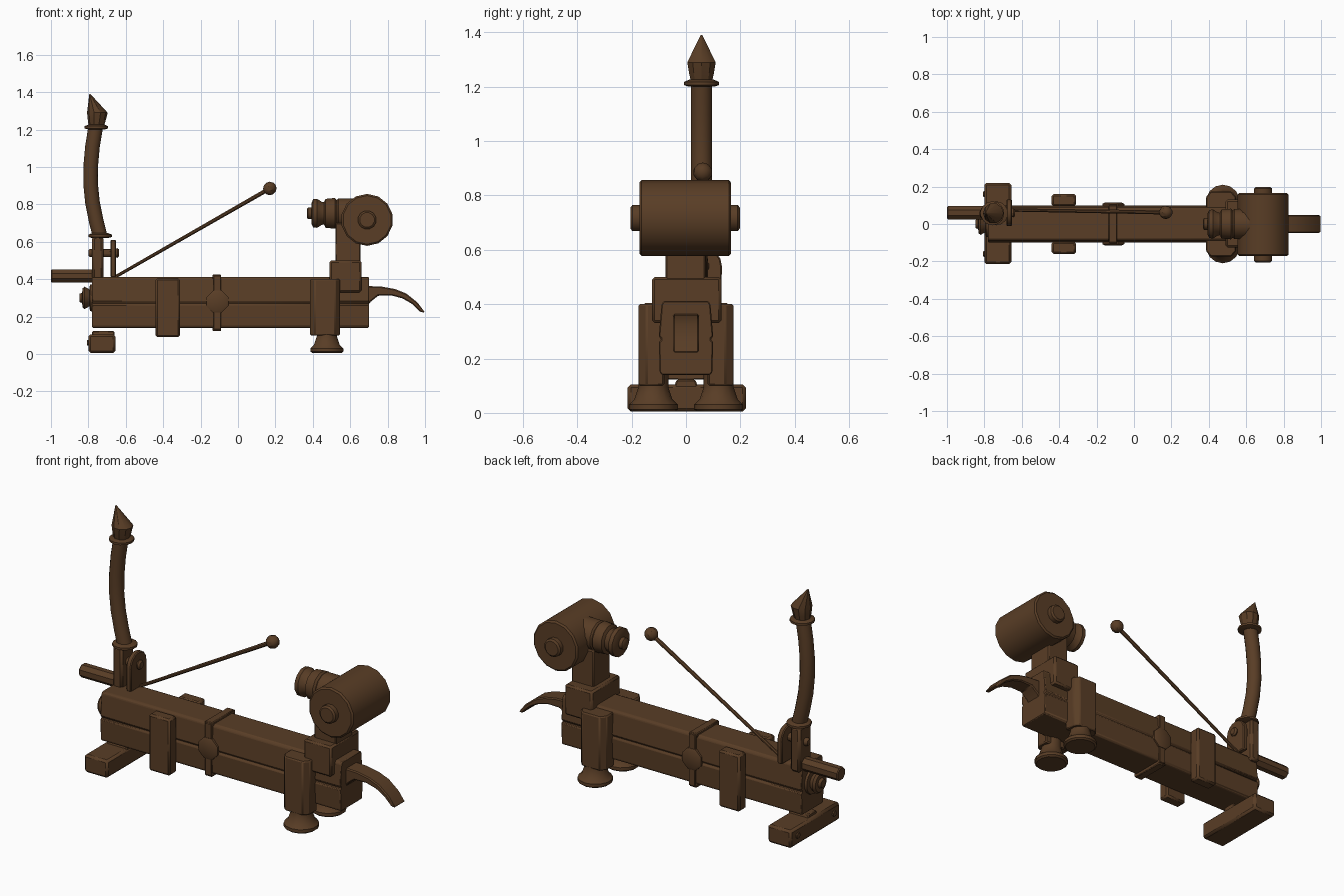
import bpy, bmesh, math
from mathutils import Vector, Matrix

cube = bpy.data.objects.get("Cube")
if cube:
    bpy.data.objects.remove(cube, do_unlink=True)

brown = bpy.data.materials.new("dark_brown")
brown.use_nodes = True
colour = (0.10, 0.047, 0.019, 1)
brown.diffuse_color = colour
bsdf = brown.node_tree.nodes["Principled BSDF"]
bsdf.inputs["Base Color"].default_value = colour
bsdf.inputs["Roughness"].default_value = 0.8
parts = []


def finish(name, bm, bevel=0):
    bmesh.ops.recalc_face_normals(bm, faces=bm.faces)
    mesh = bpy.data.meshes.new(name)
    bm.to_mesh(mesh)
    bm.free()
    mesh.materials.append(brown)
    ob = bpy.data.objects.new(name, mesh)
    bpy.context.collection.objects.link(ob)
    if bevel:
        mod = ob.modifiers.new("Bevel", 'BEVEL')
        mod.width = bevel
        mod.segments = 1
        mod.limit_method = 'ANGLE'
    parts.append(ob)
    return ob


def loft(name, rings, bevel=0):
    """Skin a list of equal-length point rings and cap both ends."""
    bm = bmesh.new()
    rows = [[bm.verts.new(p) for p in ring] for ring in rings]
    n = len(rows[0])
    for a, b in zip(rows, rows[1:]):
        for i in range(n):
            j = (i + 1) % n
            bm.faces.new((a[i], a[j], b[j], b[i]))
    bm.faces.new(rows[0])
    bm.faces.new(rows[-1])
    return finish(name, bm, bevel)


def box(name, x, y, z, bevel=0.008):
    rings = [[(x[0], y[0], h), (x[1], y[0], h), (x[1], y[1], h), (x[0], y[1], h)] for h in z]
    return loft(name, rings, bevel)


def extrude(name, pts, axis, a, b, bevel=0):
    """Extrude a flat outline along x (points are y,z) or y (points are x,z)."""
    put = (lambda p, d: (d, p[0], p[1])) if axis == 'x' else (lambda p, d: (p[0], d, p[1]))
    return loft(name, [[put(p, d) for p in pts] for d in (a, b)], bevel)


def turned(name, start, direction, profile, sides=14):
    """Turn a (distance, radius) profile about an axis from start."""
    rot = Vector(direction).to_track_quat('Z', 'Y').to_matrix()
    rings = []
    for d, r in profile:
        rings.append([Vector(start) + rot @ Vector((r * math.cos(t), r * math.sin(t), d))
                      for t in (math.tau * (i + 0.5) / sides for i in range(sides))])
    return loft(name, rings)


# Long bed with a seam groove along both sides
half = [(0.09, 0.14), (0.097, 0.15), (0.1, 0.262), (0.092, 0.267), (0.092, 0.275),
        (0.1, 0.28), (0.09, 0.40), (0.08, 0.412)]
extrude("bed", half + [(-y, z) for y, z in reversed(half)], 'x', -0.78, 0.70, 0.006)

# Strap with octagonal side bosses
box("strap_top", (-0.135, -0.09), (-0.1, 0.1), (0.40, 0.425), 0.004)
box("strap_bottom", (-0.135, -0.09), (-0.1, 0.1), (0.122, 0.145), 0.004)
for s, side in ((1, "left"), (-1, "right")):
    box("strap_" + side, (-0.13, -0.09), sorted((s * 0.09, s * 0.106)), (0.13, 0.42), 0.003)
    turned("strap_boss_" + side, (-0.11, s * 0.09, 0.28), (0, s, 0),
           [(0, 0.063), (0.018, 0.063), (0.024, 0.05)], 8)
    # Flat side brackets
    box("bracket_" + side, (-0.44, -0.31), sorted((s * 0.095, s * 0.16)), (0.09, 0.405), 0.01)
    # Legs with flared round feet
    leg = [(0.385, s * 0.08), (0.545, s * 0.08), (0.545, s * 0.145),
           (0.52, s * 0.175), (0.41, s * 0.175), (0.385, s * 0.145)]
    loft("leg_" + side, [[(x, y, z) for x, y in leg] for z in (0.10, 0.40)], 0.006)
    turned("foot_" + side, (0.475, s * 0.12, 0.005), (0, 0, 1),
           [(0, 0.08), (0.008, 0.09), (0.025, 0.09), (0.045, 0.07), (0.09, 0.055), (0.14, 0.055)])

# Cross foot under the other end
box("cross_foot", (-0.80, -0.655), (-0.215, 0.22), (0.005, 0.105), 0.012)
extrude("cross_foot_middle", [(-0.07, 0.01), (-0.035, 0.122), (0.035, 0.122), (0.07, 0.01)],
        'x', -0.78, -0.66, 0.005)
for y in (-0.16, 0.16):
    turned("foot_stud", (-0.795, y, 0.06), (-1, 0, 0), [(0, 0.018), (0.012, 0.015)], 8)

# End screw and handle peg
turned("end_screw", (-0.77, 0, 0.30), (-1, 0, 0),
       [(0, 0.075), (0.022, 0.07), (0.024, 0.045), (0.05, 0.06), (0.062, 0.05),
        (0.063, 0.028), (0.077, 0.022)])
turned("handle_peg", (-0.72, 0.06, 0.417), (-1, 0, 0),
       [(0, 0.038), (0.275, 0.038), (0.28, 0.033)], 8)

# Upright post, round-topped plate and axle
box("horn_post", (-0.78, -0.72), (0.005, 0.115), (0.38, 0.63), 0.012)
arch = [(-0.01, 0.41), (0.13, 0.41)]
arch += [(0.06 + 0.072 * math.cos(t), 0.54 + 0.07 * math.sin(t))
         for t in (math.pi * i / 8 for i in range(9))]
extrude("pivot_plate", arch, 'x', -0.682, -0.653, 0.005)
turned("pivot_axle", (-0.80, 0.06, 0.54), (1, 0, 0),
       [(0, 0.016), (0.01, 0.022), (0.145, 0.022), (0.155, 0.026), (0.165, 0.018)], 10)

# Curved horn, collars and spear tip
path = [(-0.735, 0.62), (-0.758, 0.71), (-0.778, 0.81), (-0.788, 0.91),
        (-0.787, 1.01), (-0.778, 1.11), (-0.76, 1.22)]
rings = []
for i, (x, z) in enumerate(path):
    lo, hi = path[max(i - 1, 0)], path[min(i + 1, len(path) - 1)]
    tangent = Vector((hi[0] - lo[0], 0, hi[1] - lo[1])).normalized()
    across = Vector((tangent.z, 0, -tangent.x))
    rings.append([Vector((x, 0.057, z)) + 0.039 * (across * math.cos(t) + Vector((0, math.sin(t), 0)))
                  for t in (math.tau * k / 14 for k in range(14))])
loft("horn", rings)
for name, x, z in (("collar_lower", -0.737, 0.62), ("collar_upper", -0.757, 1.2)):
    turned(name, (x, 0.057, z), (0, 0, 1),
           [(0, 0.045), (0.006, 0.064), (0.018, 0.064), (0.026, 0.045)])
tip = [(-0.758, 0.04, 1.215), (-0.755, 0.048, 1.25), (-0.752, 0.055, 1.29), (-0.792, 0.003, 1.39)]
loft("spear_tip", [[(cx + r * math.cos(t), 0.057 + r * math.sin(t), z)
                    for t in (math.tau * k / 10 for k in range(10))] for cx, r, z in tip])

# Slanted rod with a ball end
start, end = Vector((-0.66, 0.075, 0.41)), Vector((0.17, 0.062, 0.885))
span = (end - start).length
turned("rod", start, end - start, [(0, 0.009), (span, 0.012)], 8)
ball = [(span + 0.036 * -math.cos(t), max(0.004, 0.036 * math.sin(t)))
        for t in (math.pi * i / 6 for i in range(7))]
turned("rod_ball", start, end - start, ball, 10)

# Head column with its stepped base
box("column_base", (0.49, 0.66), (-0.125, 0.13), (0.33, 0.50), 0.01)
box("column", (0.52, 0.655), (-0.075, 0.072), (0.42, 0.70), 0.006)

# Drum head with end bolts
turned("drum", (0.69, -0.172, 0.717), (0, 1, 0),
       [(0, 0.13), (0.008, 0.139), (0.33, 0.139), (0.338, 0.13)], 14)
turned("drum_bolts", (0.69, -0.205, 0.717), (0, 1, 0),
       [(0, 0.04), (0.008, 0.05), (0.395, 0.05), (0.403, 0.04)], 12)

# Ringed nozzle in front of the drum
turned("nozzle", (0.368, 0, 0.752), (1, 0, 0),
       [(0, 0.022), (0.006, 0.032), (0.025, 0.032), (0.026, 0.06), (0.034, 0.078),
        (0.055, 0.08), (0.08, 0.064), (0.092, 0.062), (0.1, 0.08), (0.15, 0.085),
        (0.16, 0.075), (0.168, 0.083), (0.26, 0.083)], 12)

# Curved tail
top = [(0.67, 0.37), (0.70, 0.363), (0.77, 0.36), (0.84, 0.347), (0.90, 0.323), (0.96, 0.275), (1.0, 0.222)]
low = [(0.975, 0.224), (0.93, 0.268), (0.88, 0.297), (0.82, 0.313), (0.75, 0.312), (0.71, 0.28), (0.67, 0.225)]
extrude("tail", top + low, 'y', -0.048, 0.048, 0.006)

# Smooth the rounded parts and keep the edges crisp
bpy.ops.object.select_all(action='DESELECT')
for ob in parts:
    ob.select_set(True)
bpy.context.view_layer.objects.active = parts[0]
bpy.ops.object.shade_smooth_by_angle(angle=math.radians(32))
